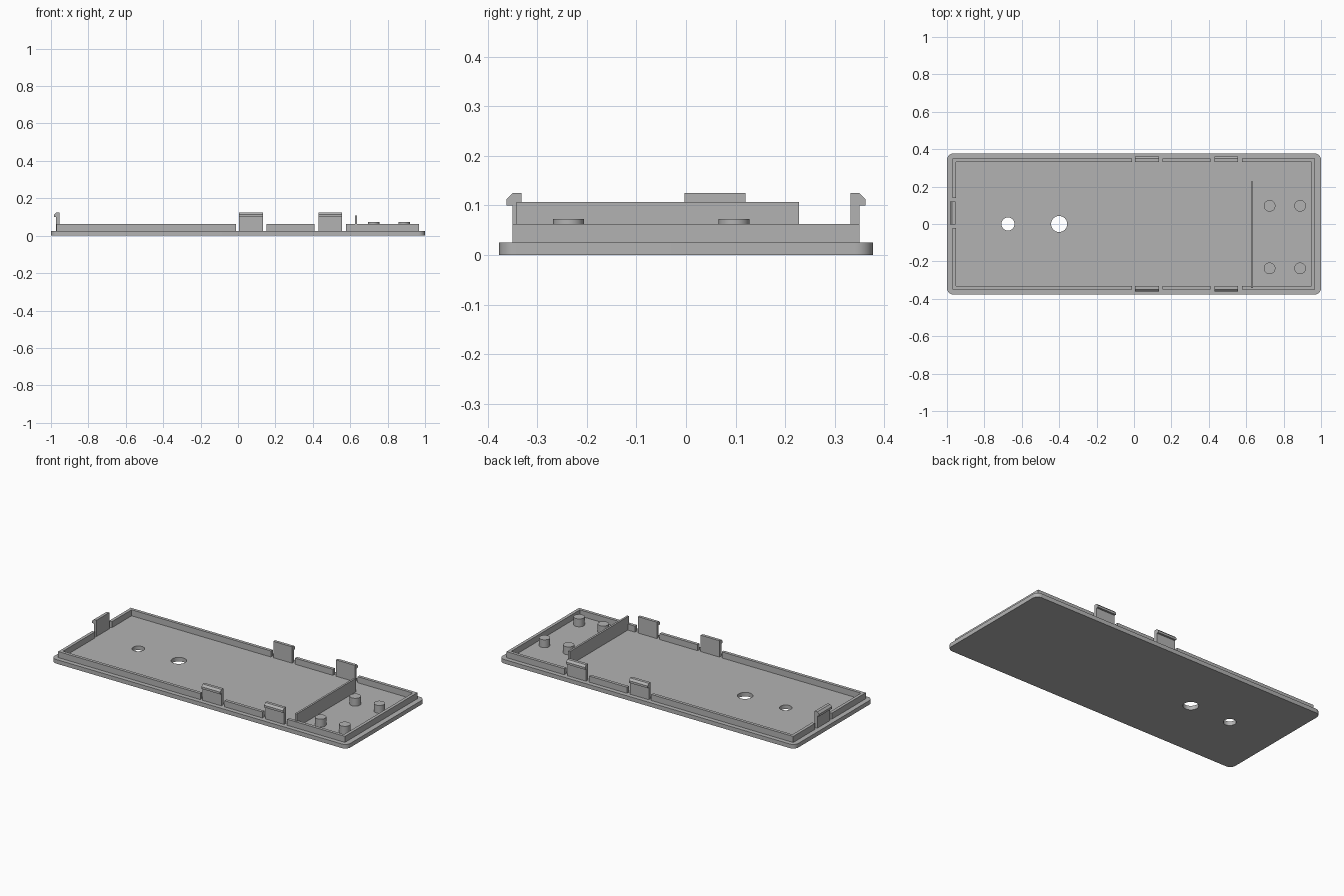
import bpy, bmesh, math
from mathutils import Matrix, Vector

cube = bpy.data.objects.get("Cube")
if cube:
    bpy.data.objects.remove(cube)

grey = bpy.data.materials.new("grey plastic")
grey.use_nodes = True
COLOUR = (0.45, 0.45, 0.45, 1)
grey.diffuse_color = COLOUR
grey.node_tree.nodes["Principled BSDF"].inputs["Base Color"].default_value = COLOUR

FLOOR = 0.025
RIM_TOP = 0.062
CLIP_TOP = 0.125
X0, X1, Y = -0.97, 0.968, 0.35   # outer faces of the rim
T = 0.019                        # rim thickness


def prism(name, points, direction):
    """Extrude a closed 3D outline along a direction."""
    bm = bmesh.new()
    face = bm.faces.new([bm.verts.new(p) for p in points])
    moved = bmesh.ops.extrude_face_region(bm, geom=[face])["geom"]
    bmesh.ops.translate(bm, vec=Vector(direction),
                        verts=[v for v in moved if isinstance(v, bmesh.types.BMVert)])
    bmesh.ops.recalc_face_normals(bm, faces=bm.faces)
    mesh = bpy.data.meshes.new(name)
    bm.to_mesh(mesh)
    bm.free()
    mesh.materials.append(grey)
    obj = bpy.data.objects.new(name, mesh)
    bpy.context.collection.objects.link(obj)
    return obj


def upright(name, outline, z0, z1):
    return prism(name, [(x, y, z0) for x, y in outline], (0, 0, z1 - z0))


def block(name, xa, xb, ya, yb, z0, z1):
    return upright(name, [(xa, ya), (xb, ya), (xb, yb), (xa, yb)], z0, z1)


def arc(cx, cy, r, start, sweep, steps):
    return [(cx + r * math.cos(start + sweep * i / steps),
             cy + r * math.sin(start + sweep * i / steps)) for i in range(steps + 1)]


def disc(cx, cy, r):
    return arc(cx, cy, r, 0, math.tau, 40)[:-1]


def smooth(obj):
    bpy.ops.object.select_all(action="DESELECT")
    obj.select_set(True)
    bpy.context.view_layer.objects.active = obj
    bpy.ops.object.shade_smooth_by_angle(angle=math.radians(30))


# Base plate with rounded corners and two through holes
R = 0.035
outline = []
for i, (sx, sy) in enumerate([(1, 1), (-1, 1), (-1, -1), (1, -1)]):
    outline += arc(sx * (1 - R), sy * (0.377 - R), R, i * math.pi / 2, math.pi / 2, 10)
plate = upright("base_plate", outline, 0, FLOOR)
for cx, r in [(-0.674, 0.035), (-0.40, 0.043)]:
    cutter = upright("hole_cutter", disc(cx, 0, r), -0.05, 0.1)
    cutter.hide_render = True
    cut = plate.modifiers.new("hole", "BOOLEAN")
    cut.operation, cut.solver, cut.object = "DIFFERENCE", "EXACT", cutter
    bpy.context.view_layer.objects.active = plate
    bpy.ops.object.modifier_apply(modifier=cut.name)
    bpy.data.objects.remove(cutter)
smooth(plate)

# Rim: two left corners, two middle pieces, one wrap-round right end
for side, s, gap in [("back", 1, 0.14), ("front", -1, -0.022)]:
    yo, yi = s * Y, s * (Y - T)
    upright("rim_left_" + side, [(X0, gap), (X0, yo), (-0.01, yo), (-0.01, yi),
                                 (X0 + T, yi), (X0 + T, gap)], FLOOR, RIM_TOP)
    block("rim_middle_" + side, 0.153, 0.41, yi, yo, FLOOR, RIM_TOP)
upright("rim_right_end", [(0.577, -Y), (X1, -Y), (X1, Y), (0.577, Y), (0.577, Y - T),
                          (X1 - T, Y - T), (X1 - T, T - Y), (0.577, T - Y)], FLOOR, RIM_TOP)

# Snap clips: stem with an outward hook, as (distance outward, height)
CLIP = [(-0.018, FLOOR), (-0.018, CLIP_TOP), (0, CLIP_TOP),
        (0.012, 0.113), (0.012, 0.1), (0, 0.1), (0, FLOOR)]
for side, s in [("back", 1), ("front", -1)]:
    for n, xa in enumerate([0.006, 0.43]):
        prism(f"clip_{side}_{n + 1}", [(xa, s * (Y + d), z) for d, z in CLIP], (0.127, 0, 0))
prism("clip_left", [(X0 - 0.002 - d, -0.003, z) for d, z in CLIP], (0, 0.123, 0))

# Divider wall
block("divider_wall", 0.625, 0.637, -0.342, 0.228, FLOOR, 0.107)

# Four locating posts
for x in (0.725, 0.888):
    for y in (-0.237, 0.097):
        smooth(upright("locating_post", disc(x, y, 0.031), FLOOR, 0.073))
